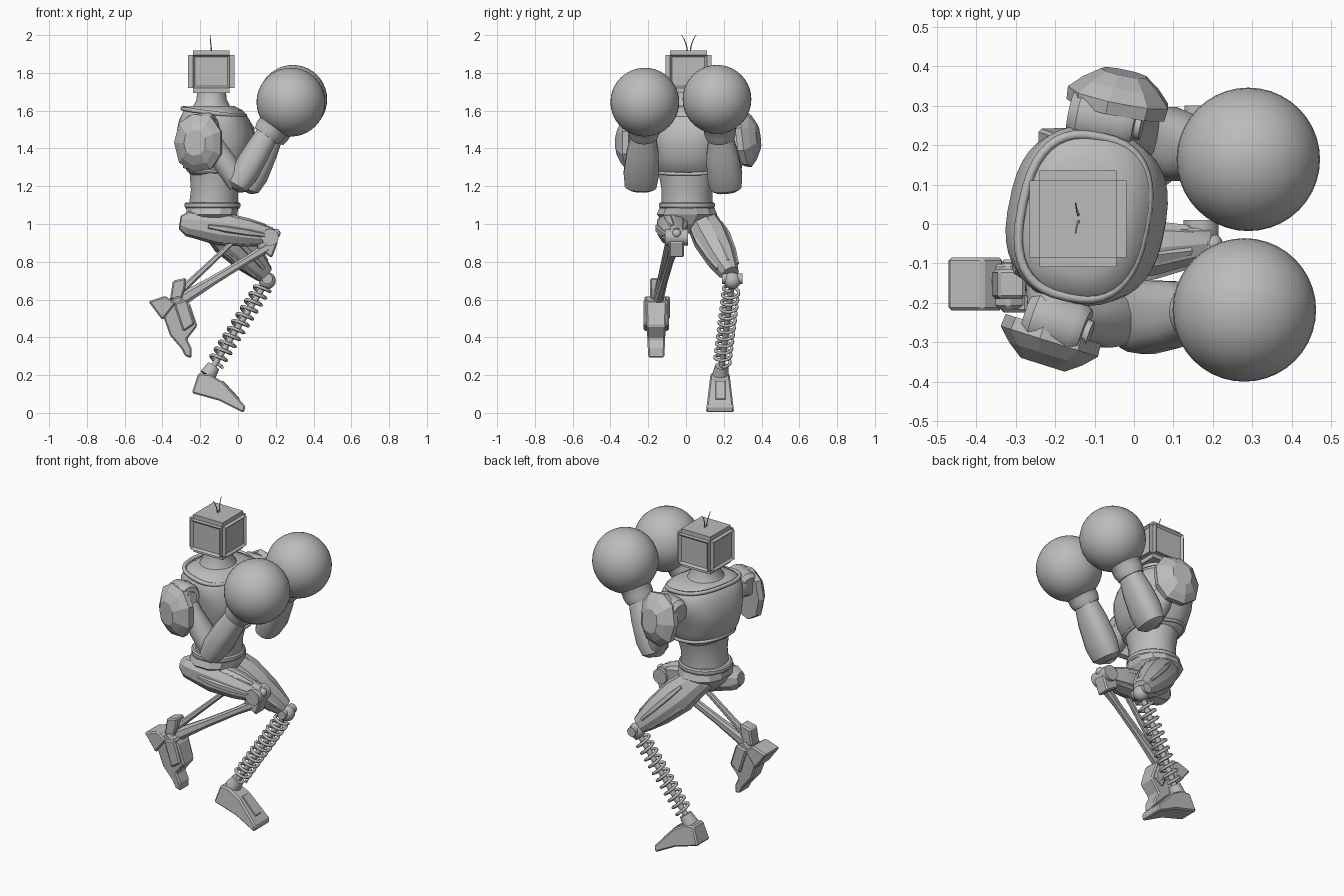
import bpy, bmesh, math
from mathutils import Vector, Matrix

if "Cube" in bpy.data.objects:
    bpy.data.objects.remove(bpy.data.objects["Cube"])

grey = bpy.data.materials.new("plain grey")
grey.use_nodes = True
grey.diffuse_color = (0.5, 0.5, 0.5, 1)
grey.node_tree.nodes["Principled BSDF"].inputs["Base Color"].default_value = (0.5, 0.5, 0.5, 1)


def finish(name, bm, smooth=None, bevel=0):
    """Turn a bmesh into a named object, optionally bevelled and smoothed."""
    bmesh.ops.recalc_face_normals(bm, faces=bm.faces)
    mesh = bpy.data.meshes.new(name)
    bm.to_mesh(mesh)
    bm.free()
    mesh.materials.append(grey)
    ob = bpy.data.objects.new(name, mesh)
    bpy.context.collection.objects.link(ob)
    if bevel:
        mod = ob.modifiers.new("edge", "BEVEL")
        mod.width, mod.segments = bevel, 1
    if smooth:
        bpy.ops.object.select_all(action="DESELECT")
        ob.select_set(True)
        bpy.context.view_layer.objects.active = ob
        bpy.ops.object.shade_smooth_by_angle(angle=math.radians(smooth))
    return ob


def skin(name, rings, sides, power, smooth, bevel=0):
    """Bridge rings of (centre, u axis, v axis) into a capped solid."""
    bm = bmesh.new()
    loops = []
    for c, u, v in rings:
        loop = []
        for i in range(sides):
            t = math.tau * (i + 0.5) / sides
            a, b = (math.copysign(abs(f(t)) ** (2 / power), f(t)) for f in (math.cos, math.sin))
            loop.append(bm.verts.new(c + u * a + v * b))
        loops.append(loop)
    for p, q in zip(loops, loops[1:]):
        for i in range(sides):
            j = (i + 1) % sides
            bm.faces.new((p[i], p[j], q[j], q[i]))
    bm.faces.new(loops[0])
    bm.faces.new(loops[-1])
    return finish(name, bm, smooth, bevel)


def stack(name, levels, sides=32, yaw=0, power=2, smooth=35):
    """Horizontal sections: z, centre x, centre y, half depth, half width."""
    turn = Matrix.Rotation(yaw, 3, "Z")
    rings = [(Vector((x, y, z)), turn @ Vector((a, 0, 0)), turn @ Vector((0, b, 0)))
             for z, x, y, a, b in levels]
    return skin(name, rings, sides, power, smooth)


def limb(name, start, end, sections, sides=16, power=2, smooth=35, bevel=0):
    """Sections along a line: fraction, half width across, half height."""
    s, e = Vector(start), Vector(end)
    d = (e - s).normalized()
    ref = Vector((0, 1, 0)) if abs(d.y) < 0.8 else Vector((1, 0, 0))
    v = d.cross(ref).normalized()
    u = v.cross(d)
    return skin(name, [(s.lerp(e, f), u * a, v * b) for f, a, b in sections],
                sides, power, smooth, bevel)


def rod(name, start, end, r, r2=None, sides=16, smooth=35):
    r2 = r2 or r
    return limb(name, start, end, [(0, r, r), (1, r2, r2)], sides, 2, smooth)


def ball(name, centre, r, seg=24):
    bm = bmesh.new()
    bmesh.ops.create_uvsphere(bm, u_segments=seg, v_segments=seg // 2, radius=r,
                              matrix=Matrix.Translation(centre))
    return finish(name, bm, 60)


def prism(name, outline, y0, y1, squeeze=0, bevel=0.008):
    """Side outline in x and z, extruded across y, top narrowed by squeeze."""
    bm = bmesh.new()
    zs = [z for x, z in outline]
    sides = []
    for y, sign in ((y0, 1), (y1, -1)):
        sides.append([bm.verts.new((x, y + sign * squeeze * (z - min(zs)) / (max(zs) - min(zs)), z))
                      for x, z in outline])
        bm.faces.new(sides[-1])
    n = len(outline)
    for i in range(n):
        j = (i + 1) % n
        bm.faces.new((sides[0][i], sides[0][j], sides[1][j], sides[1][i]))
    return finish(name, bm, None, bevel)


def wire(name, points, r, cyclic=False, tip=1):
    curve = bpy.data.curves.new(name, "CURVE")
    curve.dimensions = "3D"
    curve.bevel_depth, curve.bevel_resolution = r, 1
    sp = curve.splines.new("POLY")
    sp.points.add(len(points) - 1)
    for i, (pt, p) in enumerate(zip(sp.points, points)):
        pt.co = (*p, 1)
        pt.radius = 1 + (tip - 1) * i / len(points)
    sp.use_cyclic_u = cyclic
    curve.materials.append(grey)
    ob = bpy.data.objects.new(name, curve)
    bpy.context.collection.objects.link(ob)
    return ob


# Head: chamfered box with recessed panels on its walls
bm = bmesh.new()
bmesh.ops.create_cube(bm, size=1, matrix=Matrix.Translation((-0.142, 0.013, 1.807))
                      @ Matrix.Diagonal((0.245, 0.245, 0.225, 1)))
bmesh.ops.bevel(bm, geom=bm.edges[:], offset=0.025, segments=2, affect="EDGES")
walls = [f for f in bm.faces if f.calc_area() > 0.02 and abs(f.normal.z) < 0.5]
bmesh.ops.inset_individual(bm, faces=walls, thickness=0.016, depth=-0.012)
finish("head", bm)

# Two thin curved antennae
for side in (-1, 1):
    wire("antenna", [(-0.14 - 0.008 * t, 0.015 + side * (0.008 + 0.03 * t * t), 1.91 + 0.09 * t)
                     for t in (0, 0.25, 0.5, 0.75, 1)], 0.004, tip=0.3)

# Torso, twisted toward the right shoulder
TWIST = -0.2
stack("neck", [(1.56, -.14, .01, .14, .15), (1.62, -.14, .01, .1, .11),
               (1.66, -.14, .01, .08, .085), (1.72, -.14, .01, .075, .08)])
stack("chest", [(1.26, -.12, .01, .12, .145), (1.28, -.12, .01, .145, .165),
                (1.34, -.12, .01, .18, .18), (1.42, -.12, .015, .2, .2),
                (1.48, -.12, .02, .2, .215), (1.55, -.125, .02, .18, .225),
                (1.6, -.13, .02, .15, .2), (1.625, -.135, .015, .11, .14)],
      40, TWIST, 2.6, 50)
stack("abdomen", [(1.1, -.13, .005, .13, .135), (1.18, -.125, .005, .125, .135),
                  (1.25, -.12, .008, .135, .15), (1.3, -.12, .01, .14, .16)])
stack("waist_belt", [(1.08, -.135, .005, .14, .14), (1.09, -.135, .005, .148, .148),
                     (1.108, -.135, .005, .148, .148), (1.115, -.135, .005, .14, .14)])
stack("pelvis", [(.95, -.14, .0, .06, .05), (1.0, -.14, .0, .11, .1),
                 (1.05, -.14, .005, .14, .165), (1.085, -.135, .005, .14, .15)], 12, 0, 2.4, None)


def hoop(name, z, depth, width, r):
    turn = Matrix.Rotation(TWIST, 3, "Z")
    pts = []
    for i in range(40):
        t = math.tau * i / 40
        c, s = (math.copysign(abs(f(t)) ** 0.77, f(t)) for f in (math.cos, math.sin))
        pts.append(turn @ Vector((depth * c, width * s, 0.02 * c * -1)) + Vector((-0.128, 0.018, z)))
    wire(name, pts, r, True)


hoop("collar_ridge", 1.592, .158, .207, .012)
hoop("chest_rim", 1.285, .15, .165, .01)

# Arms: shoulder drum, pauldron, upper arm, forearm and round glove
ARMS = {
    "right": dict(back=(-.27, -.225, 1.5), shoulder=(-.125, -.275, 1.52), plate=(-.215, -.31, 1.43),
                  out=(-.3, -.95, 0), elbow=(0, -.24, 1.21), wrist=(.17, -.222, 1.5),
                  glove=(.28, -.218, 1.645)),
    "left": dict(back=(-.16, .285, 1.5), shoulder=(.005, .25, 1.52), plate=(-.035, .335, 1.455),
                 out=(.2, .97, .12), elbow=(.06, .21, 1.2), wrist=(.19, .18, 1.49),
                 glove=(.29, .164, 1.66)),
}
for side, a in ARMS.items():
    v = {k: Vector(p) for k, p in a.items()}
    limb(side + "_shoulder_drum", v["back"], v["shoulder"],
         [(0, .055, .055), (.15, .075, .075), (.85, .075, .075), (1, .06, .06)], 20)
    axis = (v["shoulder"] - v["back"]).normalized()
    rod(side + "_shoulder_cap", v["shoulder"] - axis * .02, v["shoulder"] + axis * .015, .035)
    inward = Vector((v["back"].x * .7 - .02, v["back"].y * .5, 1.48))
    rod(side + "_shoulder_mount", inward, v["back"].lerp(v["shoulder"], .5), .07)
    limb(side + "_pauldron", v["plate"] - v["out"] * .045, v["plate"] + v["out"] * .05,
         [(0, .13, .15), (.35, .133, .155), (.7, .1, .12), (1, .06, .07)], 9, 2.3, None)
    rod(side + "_pauldron_post", v["plate"], v["back"].lerp(v["shoulder"], .5), .03)
    limb(side + "_upper_arm", v["shoulder"].lerp(v["back"], .4), v["elbow"],
         [(0, .055, .055), (.35, .055, .055), (.6, .07, .065), (1, .065, .055)], 12)
    # The forearm is heaviest just above the elbow
    limb(side + "_forearm", v["elbow"], v["wrist"],
         [(-.1, .055, .03), (-.03, .085, .06), (.2, .095, .075), (.6, .085, .07),
          (.85, .068, .062), (1, .06, .058)], 16, 2.5, 40)
    limb(side + "_glove_cuff", v["wrist"].lerp(v["elbow"], .12), v["glove"],
         [(0, .075, .075), (.15, .085, .085), (.3, .085, .085), (.5, .115, .115), (.7, .14, .14)], 24)
    ball(side + "_glove", v["glove"], .182, 40)

# Thighs with long raised panels
LEGS = {"right": ((-.25, -.085, 1.0), (.18, -.05, .935), .075),
        "left": ((-.15, .075, 1.03), (.14, .235, .735), .085)}
for side, (hip, knee, r) in LEGS.items():
    limb(side + "_thigh", hip, knee,
         [(-.13, r * .5, r * .5), (-.04, r * .9, r * .9), (.1, r, r), (.35, r * 1.1, r * 1.2),
          (.7, r * .95, r), (.9, r * .7, r * .75), (1, r * .55, r * .6)], 10, 2.3, 25)
    h, k = Vector(hip), Vector(knee)
    d = (k - h).normalized()
    for n in range(5):
        off = Matrix.Rotation(n * math.tau / 5, 3, d) @ d.cross(Vector((0, 0, 1))).normalized()
        limb(side + "_thigh_panel", h.lerp(k, .2) + off * r * .98, h.lerp(k, .9) + off * r * .66,
             [(0, .012, .012), (.3, .03, .022), (.7, .026, .022), (1, .012, .012)], 6, 2, None)

# Right knee joint and the paired shin struts
rod("right_knee_pin", (.17, -.11, .93), (.17, .01, .93), .045)
ball("right_knee_bolt", (.2, -.05, .95), .025, 16)
prism("right_knee_guard", [(.1, .87), (.18, .82), (.21, .9), (.2, .97), (.13, .99)], -.09, -.01)
limb("right_shin_strut", (.18, -.06, .89), (-.34, -.155, .575),
     [(0, .03, .03), (.25, .02, .022), (.6, .02, .026), (1, .03, .04)], 8, 2.5, None)
limb("right_rear_strut", (.0, -.09, .93), (-.33, -.15, .62),
     [(0, .014, .014), (.7, .018, .018), (1, .024, .024)], 8, 2.5, None)

# Raised right foot hanging toe down
prism("right_foot", [(-.41, .55), (-.36, .41), (-.3, .34), (-.28, .3), (-.245, .29),
                     (-.245, .34), (-.27, .39), (-.215, .46), (-.255, .58), (-.32, .62)],
      -.2, -.115, -.015)
prism("right_heel", [(-.475, .59), (-.4, .49), (-.33, .58), (-.385, .62)], -.22, -.085)
prism("right_ankle_guard", [(-.36, .6), (-.345, .7), (-.275, .715), (-.28, .66), (-.3, .6)], -.19, -.115)
prism("right_instep_plate", [(-.34, .58), (-.29, .43), (-.23, .47), (-.27, .6)], -.225, -.09)

# Left knee ball, spring shin and ankle
KNEE, ANKLE = Vector((.155, .245, .7)), Vector((-.15, .185, .215))
ball("left_knee_ball", KNEE, .045)
rod("left_knee_pin", KNEE + Vector((0, -.055, .01)), KNEE + Vector((0, .055, .01)), .028)
rod("left_shin_rod", KNEE, ANKLE, .016)
axis = (ANKLE - KNEE).normalized()
u = axis.cross(Vector((0, 1, 0))).normalized()
w = axis.cross(u)
TURNS, STEPS = 11, 20
coil = []
for i in range(TURNS * STEPS + 1):
    t = math.tau * i / STEPS
    coil.append(KNEE.lerp(ANKLE, .07 + .83 * i / (TURNS * STEPS))
                + (u * math.cos(t) + w * math.sin(t)) * .042)
wire("left_shin_spring", coil, .009)
rod("left_ankle_socket", ANKLE + axis * .02, ANKLE - axis * .04, .045, .035)

# Planted left foot, heel lifted
prism("left_foot", [(-.21, .21), (-.245, .105), (-.1, .065), (.03, 0), (.04, .035),
                    (-.08, .165), (-.15, .205)], .105, .255, .025)
prism("left_foot_plate", [(-.08, .172), (.01, .075), (.0, .06), (-.1, .15)], .155, .21, 0, .003)
